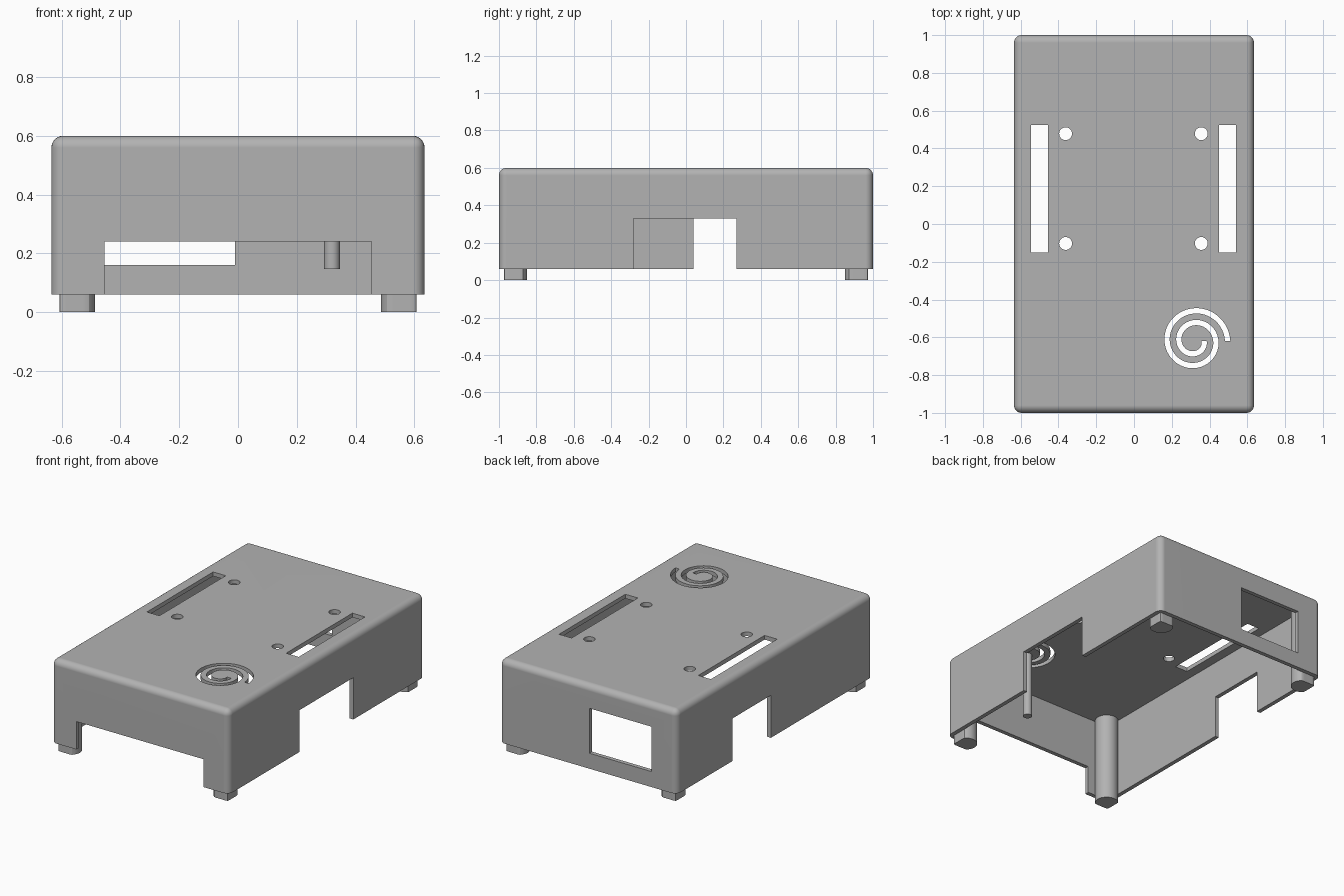
import bpy, bmesh, math

cube = bpy.data.objects.get("Cube")
if cube:
    bpy.data.objects.remove(cube, do_unlink=True)

GREY = bpy.data.materials.new("light_grey")
GREY.use_nodes = True
GREY.diffuse_color = (0.448, 0.448, 0.448, 1)
GREY.node_tree.nodes["Principled BSDF"].inputs["Base Color"].default_value = GREY.diffuse_color

HX, HY, BASE, TOP, WALL = 0.635, 1.0, 0.06, 0.6, 0.027
IX, IY, ROOF = HX - WALL, HY - WALL, TOP - WALL


def make(name, bm):
    bmesh.ops.recalc_face_normals(bm, faces=bm.faces)
    mesh = bpy.data.meshes.new(name)
    bm.to_mesh(mesh)
    bm.free()
    mesh.materials.append(GREY)
    ob = bpy.data.objects.new(name, mesh)
    bpy.context.collection.objects.link(ob)
    return ob


def activate(ob):
    bpy.ops.object.select_all(action='DESELECT')
    ob.select_set(True)
    bpy.context.view_layer.objects.active = ob


def smooth(ob):
    activate(ob)
    bpy.ops.object.shade_smooth_by_angle(angle=math.radians(30))


def box(x0, x1, y0, y1, z0, z1):
    bm = bmesh.new()
    bmesh.ops.create_cube(bm, size=1)
    for v in bm.verts:
        v.co.x = x1 if v.co.x > 0 else x0
        v.co.y = y1 if v.co.y > 0 else y0
        v.co.z = z1 if v.co.z > 0 else z0
    return bm


def rod(x, y, r, z0, z1, sides=32):
    bm = bmesh.new()
    bmesh.ops.create_cone(bm, cap_ends=True, segments=sides, radius1=r, radius2=r, depth=z1 - z0)
    bmesh.ops.translate(bm, verts=bm.verts, vec=(x, y, (z0 + z1) / 2))
    return bm


def spiral(cx, cy, r_out, pitch, width, turns, z0, z1, steps=96):
    # Flat spiral band with a rectangular section
    bm = bmesh.new()
    rings = []
    for i in range(steps + 1):
        t = turns * i / steps
        a, r = t * math.tau, r_out - pitch * t
        section = ((r, z0), (r, z1), (r - width, z1), (r - width, z0))
        rings.append([bm.verts.new((cx + q * math.cos(a), cy + q * math.sin(a), z)) for q, z in section])
    for a, b in zip(rings, rings[1:]):
        for k in range(4):
            n = (k + 1) % 4
            bm.faces.new((a[k], a[n], b[n], b[k]))
    bm.faces.new(rings[0])
    bm.faces.new(rings[-1])
    return bm


def cut(target, bm):
    cutter = make("cutter", bm)
    cutter.hide_render = True
    mod = target.modifiers.new("cut", 'BOOLEAN')
    mod.operation, mod.solver, mod.object = 'DIFFERENCE', 'EXACT', cutter
    activate(target)
    bpy.ops.object.modifier_apply(modifier=mod.name)
    bpy.data.objects.remove(cutter, do_unlink=True)


# Case: rounded block, hollow and open underneath
bm = box(-HX, HX, -HY, HY, BASE, TOP)
edges = [e for e in bm.edges if max(v.co.z for v in e.verts) > BASE + 0.01]
bmesh.ops.bevel(bm, geom=edges, offset=0.04, segments=6, profile=0.5, affect='EDGES')
case = make("case_shell", bm)
cut(case, box(-IX, IX, -IY, IY, -0.1, ROOF))

# Wall openings: front port, back window, left and right notches
cut(case, box(-0.455, 0.455, -1.1, -0.9, -0.1, 0.24))
cut(case, box(-0.455, -0.01, 0.9, 1.1, 0.16, 0.45))
cut(case, box(0.55, 0.7, -0.28, 0.27, -0.1, 0.33))
cut(case, box(-0.7, -0.55, 0.04, 0.43, -0.1, 0.335))

# Roof openings: long slots, screw holes and the spiral spring of the button
for x in (-0.5, 0.495):
    cut(case, box(x - 0.045, x + 0.045, -0.152, 0.525, 0.5, 0.7))
for x in (-0.362, 0.356):
    for y in (-0.103, 0.478):
        cut(case, rod(x, y, 0.034, 0.5, 0.7))
BX, BY = 0.32, -0.62
cut(case, spiral(BX, BY, 0.19, 0.0625, 0.028, 2, 0.5, 0.7))
smooth(case)
case.modifiers.new("flat_face_normals", 'WEIGHTED_NORMAL').keep_sharp = True

# Button pin below the spiral
smooth(make("button_pin", rod(BX, BY, 0.027, 0.147, ROOF + 0.005, 24)))

# Corner posts, trimmed flat against the inner walls
for sx, side in ((1, "left"), (-1, "right")):
    for sy, end in ((-1, "front"), (1, "back")):
        bm = rod(sx * 0.556, sy * 0.92, 0.07, 0, ROOF + 0.005)
        for v in bm.verts:
            v.co.x = max(-IX, min(IX, v.co.x))
            v.co.y = max(-IY, min(IY, v.co.y))
        smooth(make(f"{end}_{side}_post", bm))
